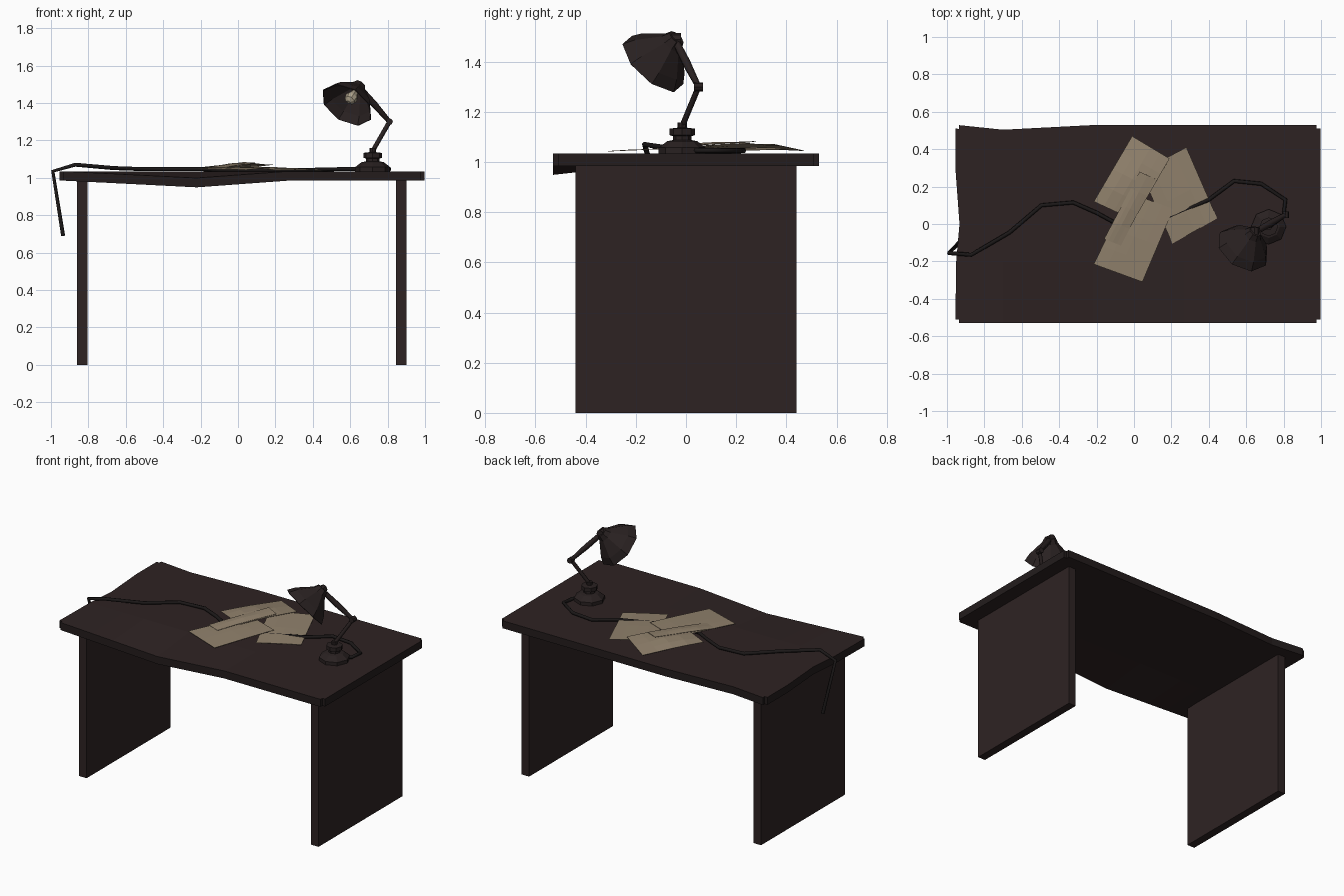
import bpy, bmesh
from mathutils import Vector, Matrix

cube = bpy.data.objects.get("Cube")
if cube:
    bpy.data.objects.remove(cube, do_unlink=True)


def material(name, rgb):
    m = bpy.data.materials.new(name)
    m.use_nodes = True
    m.diffuse_color = (*rgb, 1)
    bsdf = m.node_tree.nodes["Principled BSDF"]
    bsdf.inputs["Base Color"].default_value = (*rgb, 1)
    bsdf.inputs["Roughness"].default_value = 0.8
    return m


WOOD = material("dark wood", (0.027, 0.0165, 0.0165))
EDGE = material("dark wood edge", (0.017, 0.012, 0.012))
METAL = material("lamp metal", (0.022, 0.015, 0.015))
CORD = material("black cord", (0.011, 0.009, 0.009))
PAPER = material("aged paper", (0.28, 0.22, 0.15))
BULB = material("bulb glass", (0.42, 0.36, 0.26))


def finish(name, bm, *mats):
    bmesh.ops.recalc_face_normals(bm, faces=bm.faces)
    mesh = bpy.data.meshes.new(name)
    bm.to_mesh(mesh)
    bm.free()
    for m in mats:
        mesh.materials.append(m)
    ob = bpy.data.objects.new(name, mesh)
    bpy.context.collection.objects.link(ob)
    return ob


def box(lo, hi):
    bm = bmesh.new()
    lo, hi = Vector(lo), Vector(hi)
    bmesh.ops.create_cube(bm, size=1, matrix=Matrix.Translation((lo + hi) / 2)
                          @ Matrix.Diagonal((*(hi - lo), 1)))
    return bm


def tube(name, points, radius, mat, scales=None):
    curve = bpy.data.curves.new(name, "CURVE")
    curve.dimensions = "3D"
    curve.bevel_depth = radius
    curve.bevel_resolution = 1
    curve.use_fill_caps = True
    spline = curve.splines.new("POLY")
    spline.points.add(len(points) - 1)
    for i, p in enumerate(points):
        spline.points[i].co = (*p, 1)
        spline.points[i].radius = scales[i] if scales else 1
    curve.materials.append(mat)
    ob = bpy.data.objects.new(name, curve)
    bpy.context.collection.objects.link(ob)


def lathe(name, origin, axis, profile, mat, sides=8, closed=True):
    """Rings of (radius, distance along the axis) joined into a shell."""
    bm = bmesh.new()
    turn = Vector(axis).to_track_quat("Z", "Y").to_matrix().to_4x4()
    place = Matrix.Translation(origin) @ turn
    rings = []
    for r, h in profile:
        ring = bmesh.ops.create_circle(bm, segments=sides, radius=r,
                                       matrix=place @ Matrix.Translation((0, 0, h)))
        rings.append(ring["verts"])
    for a, b in zip(rings, rings[1:]):
        for i in range(sides):
            j = (i + 1) % sides
            bm.faces.new((a[i], a[j], b[j], b[i]))
    bm.faces.new(rings[0])
    if closed:
        bm.faces.new(rings[-1])
    return finish(name, bm, mat)


def hat(t, start, peak, end):
    s = (t - start) / (peak - start) if t < peak else (end - t) / (end - peak)
    return max(0, s)


# Warped tabletop: rounded corners, sagging front edge, pinched left and back
bm = box((-0.955, -0.53, 0.985), (0.997, 0.53, 1.035))
uprights = [e for e in bm.edges if abs(e.verts[0].co.z - e.verts[1].co.z) > 0.01]
bmesh.ops.bevel(bm, geom=uprights, offset=0.02, segments=2, affect="EDGES")
cuts = [("x", c) for c in (-0.7, -0.55, -0.22, 0.27)] + [("y", c) for c in (-0.2, 0, 0.3)]
for axis, c in cuts:
    n = Vector((axis == "x", axis == "y", 0))
    bmesh.ops.bisect_plane(bm, geom=bm.verts[:] + bm.edges[:] + bm.faces[:],
                           plane_co=n * c, plane_no=n)
for v in bm.verts:
    x, y, z = v.co
    v.co.z -= 0.036 * hat(x, -0.93, -0.22, 0.27) * max(0, (-0.2 - y) / 0.33)
    v.co.x += 0.022 * hat(y, -0.25, 0, 0.25) * max(0, (-0.7 - x) / 0.255)
    v.co.y -= 0.026 * hat(x, -0.95, -0.7, -0.2) * max(0, (y - 0.3) / 0.23)
bm.normal_update()
for f in bm.faces:
    f.material_index = int(abs(f.normal.z) < 0.5)
finish("tabletop", bm, WOOD, EDGE)

# Side panels
for name, x in (("right_leg_panel", -0.86), ("left_leg_panel", 0.845)):
    finish(name, box((x, -0.44, 0), (x + 0.055, 0.44, 0.987)), WOOD)


# Loose sheets: four corners, bilinear grid with a raised middle
def sheet(name, corners, lift):
    bm = bmesh.new()
    a, b, c, d = map(Vector, corners)
    n = 4
    grid = []
    for i in range(n + 1):
        u = i / n
        row = []
        for j in range(n + 1):
            w = j / n
            p = a.lerp(b, u).lerp(d.lerp(c, u), w)
            p.z += lift * hat(u, -0.25, 0.6, 1.1) * hat(w, 0, 0.6, 1)
            row.append(bm.verts.new(p))
        grid.append(row)
    for i in range(n):
        for j in range(n):
            bm.faces.new((grid[i][j], grid[i + 1][j], grid[i + 1][j + 1], grid[i][j + 1]))
    ob = finish(name, bm, PAPER)
    solid = ob.modifiers.new("thickness", "SOLIDIFY")
    solid.thickness = 0.002


sheet("paper_right", [(0.28, 0.41, 1.052), (0.445, 0.03, 1.042),
                      (0.205, -0.105, 1.042), (0.035, 0.28, 1.06)], 0.008)
sheet("paper_front", [(0.045, -0.31, 1.044), (-0.215, -0.215, 1.05),
                      (-0.03, 0.17, 1.055), (0.21, 0.08, 1.058)], 0.006)
sheet("paper_back", [(0.19, 0.35, 1.072), (-0.01, 0.47, 1.046),
                     (-0.215, 0.12, 1.055), (0, 0.02, 1.062)], 0.024)
sheet("paper_middle", [(0.115, 0.24, 1.079), (0.03, 0.28, 1.084),
                       (-0.16, -0.08, 1.055), (-0.07, -0.115, 1.055)], 0.014)

# Power cord crossing the table and hanging over the end
tube("power_cord", [(-0.935, -0.1, 0.69), (-0.99, -0.155, 1.035), (-0.87, -0.165, 1.07),
                    (-0.665, -0.045, 1.052), (-0.495, 0.1, 1.046), (-0.325, 0.115, 1.046),
                    (-0.2, 0.06, 1.046), (-0.1, 0.005, 1.043), (0.15, 0.02, 1.04),
                    (0.4, 0.13, 1.043), (0.535, 0.23, 1.046), (0.68, 0.215, 1.046),
                    (0.81, 0.13, 1.046), (0.8, 0.05, 1.046), (0.74, 0, 1.05)], 0.011, CORD)

# Desk lamp
foot = Vector((0.72, -0.015, 1.033))
lathe("lamp_base", foot, (0, 0, 1),
      [(0.094, 0), (0.094, 0.024), (0.06, 0.05), (0.036, 0.055), (0.036, 0.07),
       (0.05, 0.074), (0.05, 0.1), (0.018, 0.104), (0.018, 0.125)], METAL)
elbow = Vector((0.81, 0.05, 1.3))
neck = Vector((0.645, -0.045, 1.488))
tube("lamp_lower_arm", [foot + Vector((0, 0, 0.11)), elbow], 0.012, METAL)
tube("lamp_upper_arm", [elbow, elbow.lerp(neck, 0.5), neck], 0.012, METAL, [1, 1.5, 1.3])
for name, p, r in (("lamp_elbow_joint", elbow, 0.018), ("lamp_neck_joint", neck, 0.026)):
    lathe(name, p - Vector((0, r, 0)), (0, 1, 0), [(r, 0), (r, 2 * r)], METAL)
aim = Vector((-0.43, -0.6, -0.67)).normalized()
shade = lathe("lamp_shade", neck, aim, [(0.035, -0.012), (0.05, 0.02), (0.125, 0.1),
                                        (0.152, 0.145)], METAL, closed=False)
shell = shade.modifiers.new("thickness", "SOLIDIFY")
shell.thickness = 0.005
lathe("lamp_bulb", neck, aim, [(0.014, 0.01), (0.018, 0.05), (0.034, 0.085),
                               (0.03, 0.11), (0.01, 0.125)], BULB)
